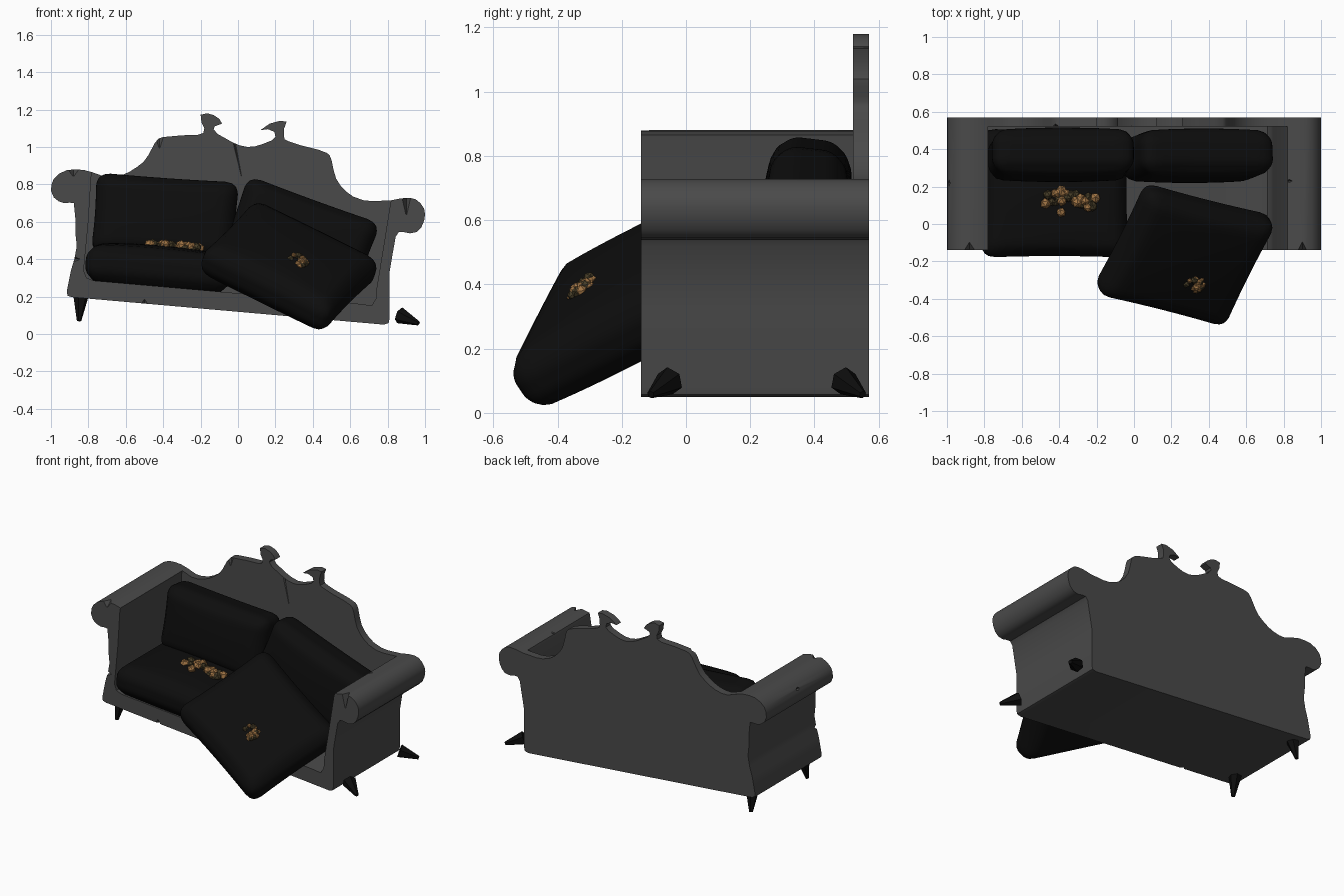
import bpy, bmesh, math, random
from mathutils import Matrix, Vector

if "Cube" in bpy.data.objects:
    bpy.data.objects.remove(bpy.data.objects["Cube"])

random.seed(4)


def material(name, r, g, b):
    m = bpy.data.materials.new(name)
    m.diffuse_color = (r, g, b, 1)
    m.use_nodes = True
    m.node_tree.nodes["Principled BSDF"].inputs["Base Color"].default_value = m.diffuse_color
    return m


GREY = material("worn grey", 0.068, 0.068, 0.068)
BLACK = material("black fabric", 0.004, 0.004, 0.004)
TAN = material("tan stuffing", 0.36, 0.18, 0.06)
BROWN = material("dark stuffing", 0.06, 0.045, 0.02)


def finish(bm, name, *mats, smooth=35):
    bmesh.ops.recalc_face_normals(bm, faces=bm.faces)
    me = bpy.data.meshes.new(name)
    bm.to_mesh(me)
    bm.free()
    ob = bpy.data.objects.new(name, me)
    bpy.context.collection.objects.link(ob)
    for m in mats:
        me.materials.append(m)
    if smooth:
        select(ob)
        bpy.ops.object.shade_smooth_by_angle(angle=math.radians(smooth))
    return ob


def select(ob):
    bpy.ops.object.select_all(action='DESELECT')
    ob.select_set(True)
    bpy.context.view_layer.objects.active = ob


def extrude_profile(name, pts, y0, y1):
    bm = bmesh.new()
    face = bm.faces.new([bm.verts.new((x, y0, z)) for x, z in pts])
    ext = bmesh.ops.extrude_face_region(bm, geom=[face])["geom"]
    bmesh.ops.translate(bm, vec=(0, y1 - y0, 0),
                        verts=[v for v in ext if isinstance(v, bmesh.types.BMVert)])
    return finish(bm, name, GREY)


# Front outlines of the sagging frame, counter-clockwise
left_arm = [(-.78, .865), (-.825, .877), (-.87, .88), (-.915, .876), (-.955, .858),
            (-.985, .83), (-.997, .80), (-1, .765), (-.985, .73), (-.96, .71),
            (-.93, .70), (-.90, .702), (-.878, .70), (-.87, .62), (-.87, .545),
            (-.862, .47), (-.875, .40), (-.893, .34), (-.915, .23), (-.912, .205), (-.89, .197)]
right_arm = [(.78, .05), (.805, .058), (.81, .08), (.81, .33), (.82, .39), (.843, .52),
             (.86, .545), (.885, .545), (.92, .538), (.955, .545), (.98, .57), (.995, .605),
             (1, .64), (.995, .67), (.975, .70), (.95, .72), (.92, .728), (.87, .725), (.82, .715)]
crest = [(.72, .71), (.67, .715), (.615, .735), (.58, .76), (.55, .79), (.525, .83),
         (.51, .88), (.50, .93), (.49, .955), (.475, .968), (.43, .985), (.33, 1.01),
         (.27, 1.03), (.25, 1.04), (.245, 1.06), (.247, 1.10), (.26, 1.135), (.225, 1.14),
         (.17, 1.125), (.12, 1.09), (.16, 1.095), (.195, 1.08), (.20, 1.055), (.18, 1.035),
         (.13, 1.015), (.09, 1.003), (.05, 1.0), (.01, 1.008), (-.03, 1.025), (-.11, 1.07),
         (-.13, 1.095), (-.125, 1.11), (-.085, 1.125), (-.10, 1.15), (-.13, 1.17),
         (-.165, 1.18), (-.20, 1.172), (-.195, 1.13), (-.18, 1.10), (-.185, 1.075),
         (-.215, 1.065), (-.30, 1.062), (-.40, 1.053), (-.425, 1.045), (-.445, 1.02),
         (-.48, .955), (-.505, .92), (-.54, .893), (-.58, .867), (-.62, .85), (-.665, .84), (-.71, .84)]
inner = [(.815, .70), (.78, .48), (.742, .25), (.738, .19), (.715, .152), (.66, .16),
         (-.77, .285), (-.81, .30), (-.825, .34), (-.80, .60), (-.785, .84)]

body = extrude_profile("arms_and_base", left_arm + right_arm + inner, -.14, .53)
back = extrude_profile("back_panel", left_arm + right_arm + crest, .52, .57)


# Chips broken out of the frame
def chip(target, loc, size, turn):
    bm = bmesh.new()
    m = Matrix.Translation(loc) @ Matrix.Rotation(math.radians(turn), 4, 'Y') @ Matrix.Diagonal((*size, 1))
    bmesh.ops.create_cone(bm, cap_ends=True, segments=4, radius1=1, radius2=.1, depth=2, matrix=m)
    cutter = finish(bm, "chip_cutter", GREY, smooth=0)
    cutter.hide_render = True
    mod = target.modifiers.new("chip", 'BOOLEAN')
    mod.operation, mod.solver, mod.object = 'DIFFERENCE', 'EXACT', cutter
    select(target)
    bpy.ops.object.modifier_apply(modifier=mod.name)
    bpy.data.objects.remove(cutter)


chip(body, (.90, -.14, .70), (.03, .06, .06), 180)
chip(body, (-.88, -.14, .87), (.04, .06, .025), 180)
chip(body, (.83, .23, .725), (.04, .025, .02), 180)
chip(body, (-.985, .22, .82), (.02, .03, .04), 120)
chip(body, (-.868, -.14, .40), (.02, .03, .02), 90)
chip(body, (-.50, -.14, .17), (.02, .02, .015), 0)
chip(back, (0, .52, .93), (.006, .01, .09), 168)
chip(back, (-.42, .52, 1.03), (.025, .02, .035), 180)


# Soft cushions: rounded boxes swelling toward the middle
def cushion(name, centre, rot, w, d, edge, puff, r=.075):
    half = Vector((w / 2, d / 2, edge))
    bm = bmesh.new()
    bmesh.ops.create_cube(bm, size=2)
    bmesh.ops.subdivide_edges(bm, edges=bm.edges, cuts=19, use_grid_fill=True)
    for v in bm.verts:
        u, t = v.co.x, v.co.y
        p = Vector([v.co[i] * half[i] for i in range(3)])
        core = Vector([max(-half[i] + r, min(half[i] - r, p[i])) for i in range(3)])
        p = core + (p - core).normalized() * r
        swell = (1 - u * u) * (1 - t * t)
        p.z *= 1 + puff * swell ** .6
        p.x *= 1 - .025 * (1 - t * t)
        p.y *= 1 - .025 * (1 - u * u)
        v.co = p
    ob = finish(bm, name, BLACK, smooth=60)
    ob.matrix_world = Matrix.Translation(centre) @ rot.to_4x4()
    return ob


def tilt(deg, up=0):
    return Matrix.Rotation(math.radians(deg), 3, 'Y') @ Matrix.Rotation(math.radians(up), 3, 'X')


ux = Vector((.67, -.17, -.33)).normalized()
n = ux.cross(Vector((.3, .55, .27))).normalized()
slid = Matrix((ux, n.cross(ux), n)).transposed()
seat_c, slid_c = Vector((-.425, .165, .35)), Vector((.272, -.165, .362))

cushion("left_seat_cushion", seat_c, tilt(5), .79, .69, .09, .38)
cushion("slipped_seat_cushion", slid_c, slid, .79, .69, .09, .38)
cushion("left_back_cushion", (-.39, .37, .62), tilt(4, 83), .77, .43, .11, .25)
cushion("right_back_cushion", (.335, .365, .515), tilt(20, 83), .76, .43, .11, .25)


# Stuffing bursting from the seats
def stuffing(name, centre, rot, offset, spread, count, size):
    bm = bmesh.new()
    for i in range(count):
        a, k = random.uniform(0, math.tau), math.sqrt(random.random())
        p = Vector(offset) + Vector((spread[0] * k * math.cos(a), spread[1] * k * math.sin(a),
                                     random.uniform(-.008, .012)))
        m = Matrix.Translation(p) @ Matrix.Rotation(a * 3, 4, 'X') @ Matrix.Rotation(a, 4, 'Z')
        old = set(bm.faces)
        bmesh.ops.create_icosphere(bm, subdivisions=1, radius=size * random.uniform(.7, 1.15), matrix=m)
        dark = random.random() < .35
        for f in set(bm.faces) - old:
            f.material_index = int(dark)
    ob = finish(bm, name, TAN, BROWN, smooth=0)
    ob.matrix_world = Matrix.Translation(centre) @ rot.to_4x4()


stuffing("left_stuffing", seat_c, tilt(5), (.07, -.045, .122), (.15, .065), 36, .026)
stuffing("slipped_stuffing", slid_c, slid, (.07, -.095, .122), (.05, .045), 16, .02)


# Tapered legs: two standing on the left, two knocked outward on the right
def leg(name, top, tip, r):
    top, tip = Vector(top), Vector(tip)
    d = tip - top
    bm = bmesh.new()
    m = Matrix.Translation((top + tip) / 2) @ d.to_track_quat('Z', 'Y').to_matrix().to_4x4()
    bmesh.ops.create_cone(bm, cap_ends=True, segments=6, radius1=r, radius2=.012,
                          depth=d.length, matrix=m)
    finish(bm, name, BLACK, smooth=20)


for end, y, s in (("front", -.05, -1), ("back", .49, 1)):
    leg(end + "_left_leg", (-.84, y, .205), (-.85, y + s * .03, .07), .042)
    leg(end + "_right_leg", (.865, y, .10), (.965, y + s * .06, .057), .045)
